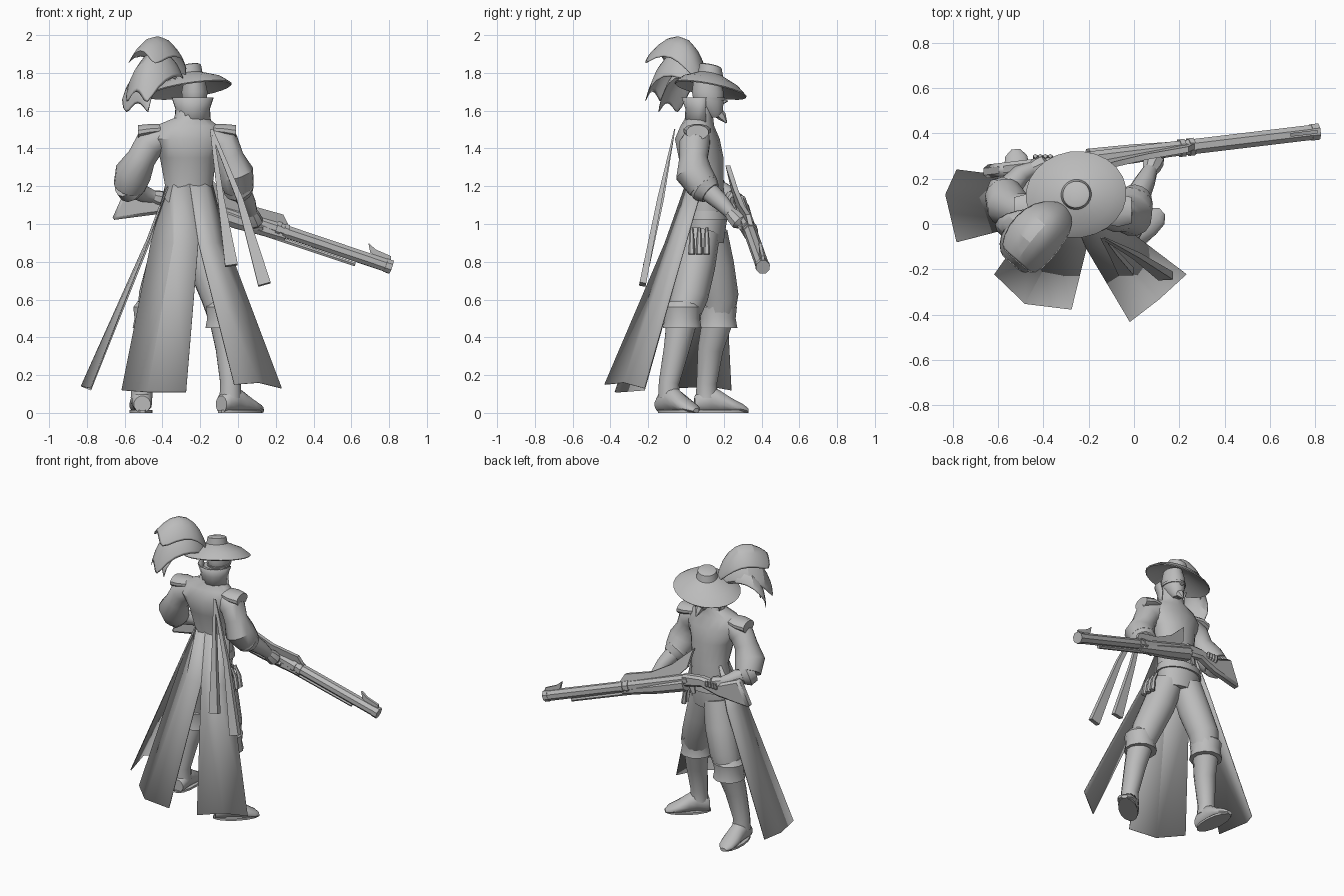
import bpy, bmesh
from math import cos, sin, pi
from mathutils import Vector

cube = bpy.data.objects.get("Cube")
if cube:
    bpy.data.objects.remove(cube, do_unlink=True)

grey = bpy.data.materials.new("plain_grey")
grey.use_nodes = True
grey.diffuse_color = (.5, .5, .5, 1)
grey.node_tree.nodes["Principled BSDF"].inputs["Base Color"].default_value = (.5, .5, .5, 1)

X, Y, Z = Vector((1, 0, 0)), Vector((0, 1, 0)), Vector((0, 0, 1))


def finish(name, bm, angle=.7):
    bmesh.ops.recalc_face_normals(bm, faces=bm.faces)
    mesh = bpy.data.meshes.new(name)
    bm.to_mesh(mesh)
    bm.free()
    mesh.materials.append(grey)
    obj = bpy.data.objects.new(name, mesh)
    bpy.context.collection.objects.link(obj)
    bpy.ops.object.select_all(action='DESELECT')
    obj.select_set(True)
    bpy.context.view_layer.objects.active = obj
    bpy.ops.object.shade_smooth_by_angle(angle=angle)
    return obj


def tube(name, path, radii, hint=X, axis=None, sides=12):
    """Rings along a path; a radius may be a pair (along hint, across hint)."""
    bm, rings = bmesh.new(), []
    pts = [Vector(p) for p in path]
    for i, (p, r) in enumerate(zip(pts, radii)):
        a, b = r if isinstance(r, tuple) else (r, r)
        t = Vector(axis) if axis else pts[min(i + 1, len(pts) - 1)] - pts[max(i - 1, 0)]
        t.normalize()
        v = t.cross(hint).normalized()
        u = v.cross(t)
        turns = [2 * pi * (k + .5) / sides for k in range(sides)]
        rings.append([bm.verts.new(p + u * a * cos(w) + v * b * sin(w)) for w in turns])
    for lo, hi in zip(rings, rings[1:]):
        for k in range(sides):
            n = (k + 1) % sides
            bm.faces.new((lo[k], lo[n], hi[n], hi[k]))
    bm.faces.new(rings[0])
    bm.faces.new(rings[-1])
    return finish(name, bm)


def sheet(name, rows, thick=.006, angle=.7):
    """Thin cloth through rows of points."""
    bm = bmesh.new()
    grid = [[bm.verts.new(p) for p in row] for row in rows]
    for lo, hi in zip(grid, grid[1:]):
        for k in range(len(lo) - 1):
            bm.faces.new((lo[k], lo[k + 1], hi[k + 1], hi[k]))
    obj = finish(name, bm, angle)
    mod = obj.modifiers.new("thickness", 'SOLIDIFY')
    mod.thickness, mod.offset = thick, 0
    return obj


def gun_y(x):
    return .31 + .12 * x


def barrel(x, drop=0):
    return (x, gun_y(x), 1.045 - .337 * x - drop)


def gun_plate(name, outline, thick, lean=0):
    """Flat outline in x and z, standing along the gun and leaning to the body."""
    bm = bmesh.new()
    bm.faces.new([bm.verts.new((x, gun_y(x) - thick / 2 - lean * (z - 1), z)) for x, z in outline])
    new = bmesh.ops.extrude_face_region(bm, geom=bm.faces[:])["geom"]
    bmesh.ops.translate(bm, vec=Y * thick, verts=[g for g in new if isinstance(g, bmesh.types.BMVert)])
    return finish(name, bm, .4)


# Torso, collar and head
tube("torso", [(-.28, .1, .9), (-.28, .11, 1.03), (-.26, .1, 1.2), (-.265, .08, 1.35),
               (-.27, .06, 1.45), (-.27, .06, 1.52), (-.25, .07, 1.56), (-.24, .08, 1.66)],
     [(.14, .1), (.15, .11), (.127, .1), (.15, .12), (.2, .12), (.17, .09), (.09, .075), (.07, .065)],
     axis=Z, sides=20)
tube("belt", [(-.28, .11, 1.02), (-.28, .11, 1.07)], [(.16, .12), (.155, .115)], axis=Z, sides=20)
collar = []
for z, r in ((1.54, .095), (1.61, .09), (1.67, .11)):
    turns = [pi * (.95 + 1.1 * k / 8) for k in range(9)]
    collar.append([(-.24 + r * cos(w), .09 + r * sin(w), z) for w in turns])
sheet("collar", collar)
tube("head", [(-.23, .15, 1.565), (-.23, .14, 1.59), (-.23, .12, 1.64), (-.23, .115, 1.7), (-.23, .11, 1.77)],
     [(.025, .03), (.045, .055), (.064, .08), (.07, .085), (.055, .07)], axis=Z, sides=16)
tube("nose", [(-.23, .18, 1.69), (-.23, .205, 1.65), (-.23, .19, 1.635)], [.008, .018, .01], axis=Z, sides=6)
tube("beard", [(-.23, .16, 1.6), (-.23, .19, 1.57), (-.23, .215, 1.535)], [.03, .025, .004], sides=6)
tube("mask_strap", [(-.23, .118, 1.655), (-.23, .118, 1.67)], [(.072, .087), (.074, .09)], axis=Z, sides=16)

# Wide hat tilted to one side
tilt = Vector((-.15, .2, 1)).normalized()
hat = Vector((-.255, .13, 1.712))
heights = (.068, -.006, .0, .042, .075, .08, .123, .128)
tube("hat", [hat + Z * h for h in heights],
     [.07, (.22, .19), (.225, .195), (.17, .15), (.08, .078), .068, .06, .05], axis=tilt, sides=24)


# Three arched plumes
def plume(name, spine, widths, droop):
    side, rows = Vector((.75, -.65, 0)), []
    for p, w in zip(spine, widths):
        rows.append([Vector(p) + side * w * k / 2 - Z * w * droop * k * k for k in (-2, -1, 0, 1, 2)])
    mod = sheet(name, rows).modifiers.new("soften", 'SUBSURF')
    mod.levels = mod.render_levels = 1


plume("plume_high", [(-.3, .08, 1.77), (-.33, .05, 1.91), (-.39, .0, 2), (-.46, -.08, 2.01), (-.52, -.17, 1.92)],
      [.02, .09, .12, .13, .1], .24)
plume("plume_middle", [(-.3, .07, 1.76), (-.35, .02, 1.89), (-.43, -.04, 1.95), (-.51, -.12, 1.88), (-.54, -.18, 1.7)],
      [.02, .09, .13, .12, .07], .32)
plume("plume_low", [(-.31, .07, 1.75), (-.4, .02, 1.86), (-.49, -.02, 1.86), (-.55, -.07, 1.76), (-.53, -.1, 1.64)],
      [.02, .08, .11, .11, .08], .24)

# Coat tails: waist, hip and hem rows
sheet("coat_tail_side", [[(-.37, .05, 1.2), (-.375, .1, 1.2), (-.37, .16, 1.2)],
                         [(-.47, 0, .92), (-.48, .1, .92), (-.46, .2, .92)],
                         [(-.78, -.08, .13), (-.83, .13, .14), (-.78, .24, .12)]], angle=.3)
sheet("coat_tail_back", [[(-.375, .1, 1.24), (-.34, .035, 1.24), (-.26, .01, 1.24)],
                         [(-.46, 0, .9), (-.34, -.09, .9), (-.21, -.11, .9)],
                         [(-.615, -.22, .12), (-.48, -.35, .11), (-.275, -.375, .11)]], angle=.3)
sheet("coat_tail_far", [[(-.26, .01, 1.24), (-.18, .035, 1.24), (-.142, .1, 1.24)],
                        [(-.21, -.11, .9), (-.12, -.07, .9), (-.06, 0, .9)],
                        [(-.02, -.43, .15), (.11, -.33, .16), (.23, -.22, .13)]], angle=.3)

# Shoulder ribbons, thin above and wide below
for name, mid, end in (("ribbon_inner", (-.09, -.13, 1.13), (-.035, -.21, .78)),
                       ("ribbon_outer", (.01, -.14, 1.13), (.14, -.23, .68))):
    tube(name, [(-.14, -.06, 1.5), mid, end], [(.012, .004), (.024, .018), (.048, .025)], sides=4)

# Arms with shoulder wings, sleeves, turned cuffs and hands
arms = (("left", [(-.4, .06, 1.46), (-.47, .055, 1.42), (-.51, .06, 1.35), (-.555, .08, 1.27), (-.575, .13, 1.2)],
         (-.5, .22, 1.16), (-.4, .26, 1.13), -1),
        ("right", [(-.14, .06, 1.46), (-.07, .045, 1.42), (-.045, .04, 1.35), (-.015, .04, 1.27), (.0, .09, 1.2)],
         (.05, .19, 1.11), (.09, .28, 1.01), 1))
for side, sleeve, wrist, hand, s in arms:
    tube(side + "_sleeve", sleeve, [.07, .082, .076, .098, .085], hint=Y, sides=14)
    elbow, wrist, hand = Vector(sleeve[-1]), Vector(wrist), Vector(hand)
    tube(side + "_cuff", [elbow.lerp(wrist, f) for f in (-.3, .1, .4)], [.07, .085, .062])
    tube(side + "_forearm", [elbow, wrist, wrist.lerp(hand, .5)], [.06, .045, .034])
    tube(side + "_hand", [wrist.lerp(hand, f) for f in (.4, .7, 1, 1.2)], [.03, .042, .045, .02], sides=8)
    for k in range(4):
        base = hand + X * (.022 * k - .035)
        tube(side + "_finger", [base - Z * .035, base + Y * .035 - Z * .01, base + Y * .04 + Z * .02],
             [.013, .013, .009], sides=6)
    tube(side + "_shoulder_wing", [(-.27 + s * x, .06, z) for x, z in ((.14, 1.5), (.2, 1.495), (.26, 1.485))],
         [(.03, .06), (.035, .075), (.04, .06)], hint=Z, axis=X, sides=12)

# Legs: breeches, knee cuffs, boots and feet
legs = (("left", [(-.34, .12, .95), (-.38, .15, .78), (-.43, .18, .62), (-.455, .17, .5)],
         (-.48, .13, .34), (-.51, .11, .08), Vector((-.05, 1, 0))),
        ("right", [(-.21, .08, .95), (-.16, .05, .78), (-.1, .02, .62), (-.07, -.02, .5)],
         (-.05, -.05, .34), (-.04, -.09, .08), Vector((.75, .66, 0))))
for side, thigh, shin, ankle, way in legs:
    tube(side + "_breeches", thigh, [.1, .105, .098, .085], sides=14)
    knee, shin, ankle = Vector(thigh[-1]), Vector(shin), Vector(ankle)
    tube(side + "_knee_cuff", [knee + Z * h for h in (.09, .06, .0, -.05)], [.08, .103, .096, .106], axis=Z)
    tube(side + "_boot", [knee, shin, ankle + Z * .08, ankle], [.085, .07, .056, .06])
    stretch = ((-.065, .045, .045), (-.04, .06, .055), (.02, .075, .056), (.07, .06, .056),
               (.13, .04, .06), (.19, .024, .05), (.22, .012, .02))
    ground = Vector((ankle.x, ankle.y, 0))
    tube(side + "_foot", [ground + way * d + Z * h for d, h, w in stretch],
         [(h, w) for d, h, w in stretch], hint=Z, axis=way, sides=12)
    tube(side + "_sole", [ground + way * .07 + Z * h for h in (0, .014)],
         [(.148, .06)] * 2, hint=way, axis=Z, sides=14)

# Powder flasks on the hip
for y in (.03, .07, .11):
    tube("hip_flask", [(-.1, y, .98), (-.07, y, .92), (-.06, y, .84)], [.008, .014, .018], sides=6)

# Long gun
tube("gun_barrel", [barrel(-.22), barrel(.3), barrel(.8)], [.036, .036, .036], hint=Z, sides=8)
tube("muzzle_ring", [barrel(.78), barrel(.812)], [.039, .039], hint=Z, sides=8)
for x in (.2, .24):
    tube("barrel_band", [barrel(x), barrel(x + .022)], [.042, .042], hint=Z, sides=8)
tube("ramrod", [barrel(0, .05), barrel(.62, .05)], [.014, .012], hint=Z, sides=6)
tube("fore_stock", [barrel(-.2, .03), barrel(0, .03), barrel(.25, .025)], [.05, .045, .03], hint=Z, sides=8)
stock = gun_plate("gun_stock", [(-.67, 1.02), (-.59, 1.2), (-.44, 1.14), (-.32, 1.16), (-.18, 1.15),
                                (-.16, 1.06), (-.32, 1.09), (-.44, 1.05)], .06)
stock.modifiers.new("rounding", 'BEVEL').width = .015
gun_plate("top_blade", [(.28, .97), (.24, 1.05), (.06, 1.1), (-.08, 1.18), (-.22, 1.31), (-.19, 1.18), (-.1, 1.08)],
          .025, .2)
gun_plate("front_sight_hook", [(.81, .8), (.81, .83), (.73, .865), (.69, .9), (.7, .85), (.75, .81)], .016)
gun_plate("trigger", [(-.26, 1.09), (-.22, 1.08), (-.25, 1.02), (-.27, 1.03)], .012)
